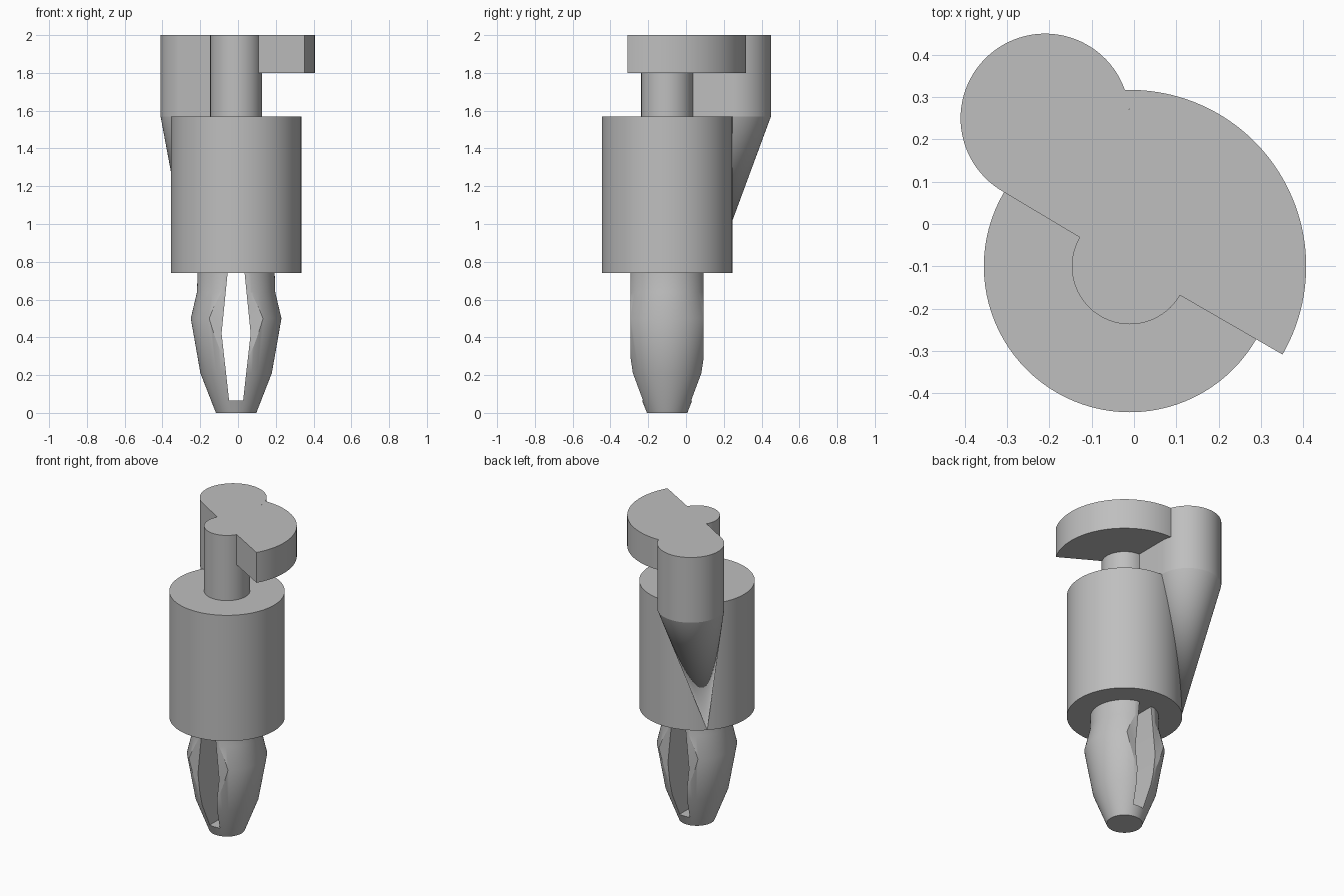
import bpy, bmesh, math
from mathutils import Vector

if "Cube" in bpy.data.objects:
    bpy.data.objects.remove(bpy.data.objects["Cube"])

AX, AY = -0.01, -0.10          # main axis
LX, LY, LR = -0.21, 0.25, 0.20  # side lobe centre and radius
POST_R, FLAG_R, BODY_R = 0.137, 0.417, 0.345

grey = bpy.data.materials.new("plain grey")
grey.diffuse_color = (0.52, 0.52, 0.52, 1)
grey.use_nodes = True
grey.node_tree.nodes["Principled BSDF"].inputs["Base Color"].default_value = grey.diffuse_color


def arc(cx, cy, r, a0, a1, n):
    """Points on an arc, angles in degrees."""
    return [(cx + r * math.cos(math.radians(a0 + (a1 - a0) * i / n)),
             cy + r * math.sin(math.radians(a0 + (a1 - a0) * i / n)))
            for i in range(n + 1)]


def make(name, bm):
    bmesh.ops.remove_doubles(bm, verts=bm.verts, dist=1e-5)
    bmesh.ops.recalc_face_normals(bm, faces=bm.faces)
    me = bpy.data.meshes.new(name)
    bm.to_mesh(me)
    bm.free()
    me.materials.append(grey)
    ob = bpy.data.objects.new(name, me)
    bpy.context.collection.objects.link(ob)
    return ob


def prism(name, pts, offset):
    """Extrude a closed 3D outline by an offset vector."""
    bm = bmesh.new()
    face = bm.faces.new([bm.verts.new(p) for p in pts])
    ext = bmesh.ops.extrude_face_region(bm, geom=[face], use_keep_orig=True)
    verts = [v for v in ext["geom"] if isinstance(v, bmesh.types.BMVert)]
    bmesh.ops.translate(bm, verts=verts, vec=Vector(offset))
    return make(name, bm)


def upright(name, outline, z0, z1):
    return prism(name, [(x, y, z0) for x, y in outline], (0, 0, z1 - z0))


def lathe(name, profile, n=96):
    """Closed solid of revolution around the main axis."""
    bm = bmesh.new()
    rings = [[bm.verts.new((x, y, z)) for x, y in arc(AX, AY, r, 0, 360, n)[:-1]]
             for r, z in profile]
    for a, b in zip(rings, rings[1:]):
        for i in range(n):
            j = (i + 1) % n
            bm.faces.new((a[i], a[j], b[j], b[i]))
    bm.faces.new(rings[0])
    bm.faces.new(rings[-1])
    return make(name, bm)


# Main barrel
body = lathe("body", [(BODY_R, 0.74), (BODY_R, 1.57)])

# Post joined to the round lobe by a tapering web, full height
post = upright("post_and_lobe",
               arc(AX, AY, POST_R, 150, 450, 60) + arc(LX, LY, LR, 0, 240, 60),
               1.57, 2.0)

# Fan-shaped flag overhanging the barrel
flag = upright("flag",
               arc(AX, AY, FLAG_R, -30, 91.6, 48) + arc(LX, LY, LR, 19.6, 0, 6)
               + arc(AX, AY, POST_R, 90, -30, 24),
               1.8, 2.0)

# Slanted cone under the lobe, running down to the barrel's lower rim
bm = bmesh.new()
ring = [bm.verts.new((x, y, 1.57)) for x, y in arc(LX, LY, LR, 0, 360, 90)[:-1]]
tip = bm.verts.new((-0.255, 0.143, 0.74))
bm.faces.new(ring)
for i, v in enumerate(ring):
    bm.faces.new((v, ring[(i + 1) % len(ring)], tip))
taper = make("lobe_taper", bm)

# Split snap-in plug: bulged turning, flattened front and back, slotted through
plug = lathe("snap_plug", [(0.107, 0), (0.189, 0.21), (0.24, 0.50),
                           (0.207, 0.64), (0.203, 0.78)])
flats = upright("flats_cutter",
                [(AX - 0.5, AY - 0.193), (AX + 0.5, AY - 0.193),
                 (AX + 0.5, AY + 0.193), (AX - 0.5, AY + 0.193)], -0.1, 1.0)
half = [(0.037, 0.065), (0.077, 0.42), (0.045, 0.74), (0.045, 0.9)]
slot_outline = [(AX + w, AY - 0.5, z) for w, z in half]
slot_outline += [(AX - w, AY - 0.5, z) for w, z in reversed(half)]
slot = prism("slot_cutter", slot_outline, (0, 1, 0))

for cutter, op in ((flats, 'INTERSECT'), (slot, 'DIFFERENCE')):
    mod = plug.modifiers.new(cutter.name, 'BOOLEAN')
    mod.object, mod.operation, mod.solver = cutter, op, 'EXACT'
    cutter.hide_render = True

# Bake the cuts and drop the cutters
deps = bpy.context.evaluated_depsgraph_get()
baked = bpy.data.meshes.new_from_object(plug.evaluated_get(deps))
plug.modifiers.clear()
plug.data = baked
for cutter in (flats, slot):
    bpy.data.objects.remove(cutter)

# Smooth the round walls, keep the edges crisp
bpy.ops.object.select_all(action='DESELECT')
for ob in (body, post, flag, taper, plug):
    ob.select_set(True)
bpy.context.view_layer.objects.active = body
bpy.ops.object.shade_smooth_by_angle(angle=math.radians(25))
